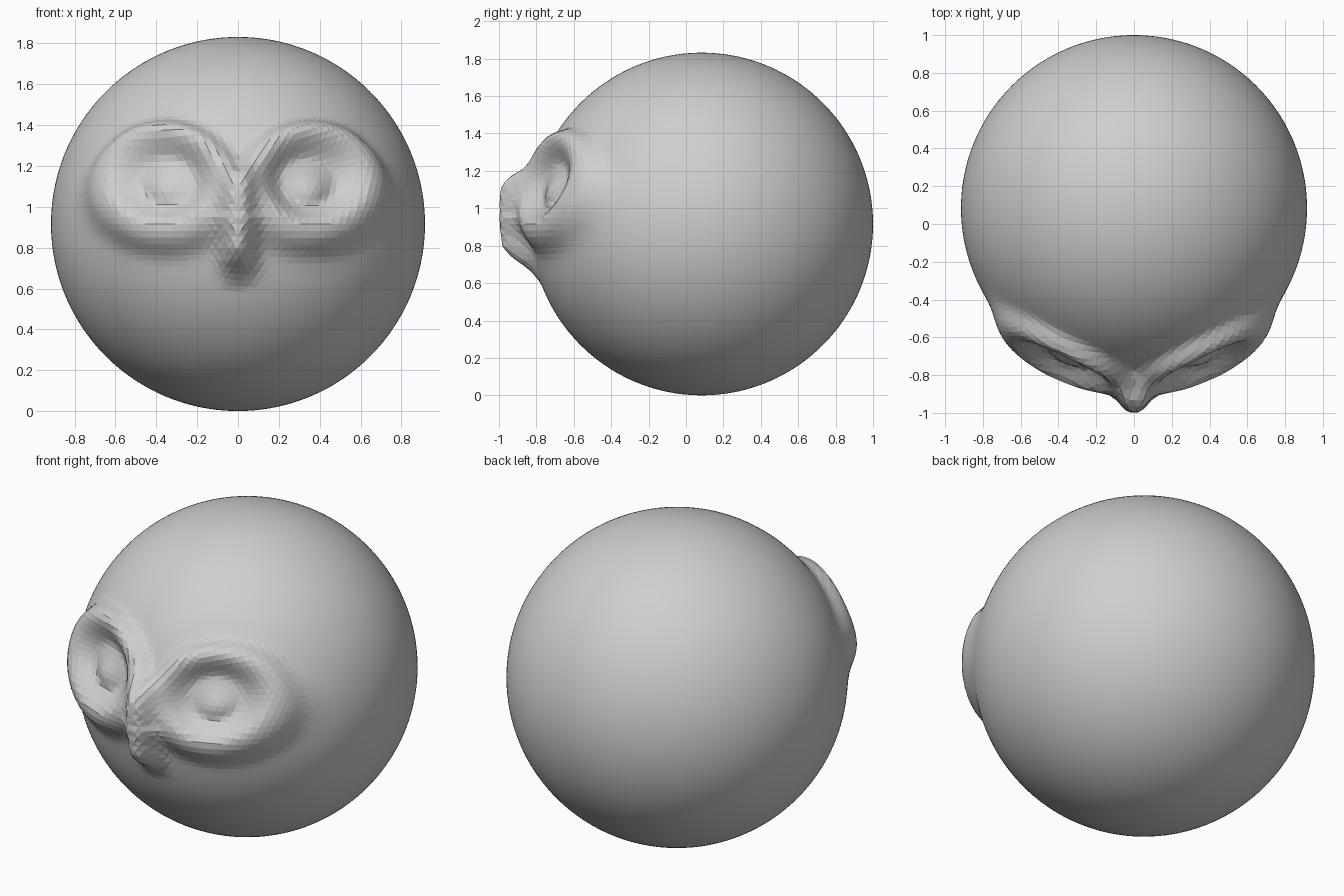
import bpy, bmesh, math
from mathutils import Vector

if "Cube" in bpy.data.objects:
    bpy.data.objects.remove(bpy.data.objects["Cube"])

R = 0.916
CENTRE = Vector((0, 0.084, R))

# Nose ridge: (height z, forward push)
NOSE = [(0.60, 0.0), (0.66, 0.03), (0.70, 0.07), (0.74, 0.12), (0.80, 0.16),
        (0.90, 0.15), (1.0, 0.125), (1.10, 0.125), (1.15, 0.11), (1.20, 0.035), (1.25, 0.0)]


def smooth(t):
    t = max(0.0, min(1.0, t))
    return t * t * (3 - 2 * t)


def nose_push(x, z):
    for (z0, h0), (z1, h1) in zip(NOSE, NOSE[1:]):
        if z0 <= z <= z1:
            h = h0 + (h1 - h0) * (z - z0) / (z1 - z0)
            width = 0.08 if z < 0.95 else 0.07
            return h * math.exp(-(abs(x) / width) ** 2.4)
    return 0.0


def eye_push(x, z):
    # Raised oval rim round a shallow socket with a small eye bump
    u, v = abs(x) - 0.35, z - 1.13
    d = math.hypot(u / 0.265, v / 0.225)
    s = (d - 1) * 0.245
    low = smooth(0.5 - v / max(0.05, math.hypot(u, v)) * 0.8)
    rim = 0.068 + 0.012 * low
    if s > 0:
        width = 0.06 + 0.07 * low
        return rim * math.exp(-(s / width) ** 2.6)
    floor = -0.03
    bump = 0.03 * math.exp(-(math.hypot(abs(x) - 0.37, z - 1.08) / 0.08) ** 2)
    return rim + (floor - rim) * smooth(-s / 0.13) + bump


# Round head with sculpted face
bm = bmesh.new()
bmesh.ops.create_icosphere(bm, subdivisions=6, radius=R)
sculpted = set()
for vert in bm.verts:
    n = vert.co.normalized()
    p = vert.co + CENTRE
    if n.y < -0.3:
        e, k = eye_push(p.x, p.z), nose_push(p.x, p.z)
        p += n * e + Vector((0, -k, 0))
        if abs(e) + k > 0.004:
            sculpted.add(vert)
    vert.co = p

# Faceted face, smooth ball elsewhere
for f in bm.faces:
    f.smooth = not any(v in sculpted for v in f.verts)

mesh = bpy.data.meshes.new("round_head")
bm.to_mesh(mesh)
bm.free()
mat = bpy.data.materials.new("light grey")
mat.diffuse_color = (0.62, 0.62, 0.62, 1)
mat.use_nodes = True
mat.node_tree.nodes["Principled BSDF"].inputs["Base Color"].default_value = mat.diffuse_color
mesh.materials.append(mat)
head = bpy.data.objects.new("round_head", mesh)
bpy.context.collection.objects.link(head)
